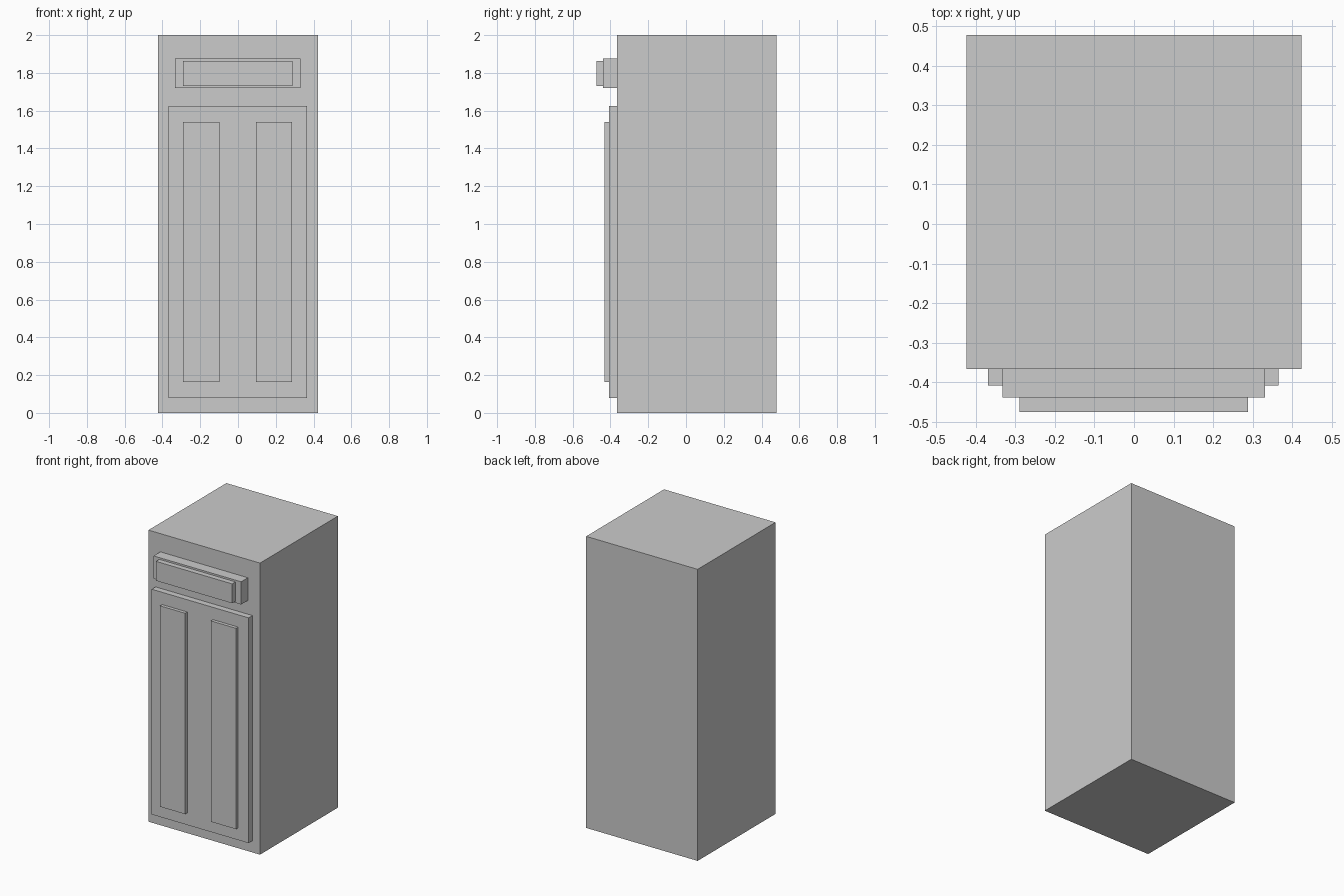
import bpy

if "Cube" in bpy.data.objects:
    bpy.data.objects.remove(bpy.data.objects["Cube"])


def box(name, x, y, z):
    """Add a box spanning the given (min, max) ranges."""
    spans = (x, y, z)
    bpy.ops.mesh.primitive_cube_add(size=1, location=[(a + b) / 2 for a, b in spans])
    obj = bpy.context.object
    obj.name = obj.data.name = name
    obj.scale = [b - a for a, b in spans]
    bpy.ops.object.transform_apply(location=False, rotation=False, scale=True)
    return obj


BODY_FRONT = -0.366
DOOR_FRONT = -0.408
DRAWER_FRONT = -0.439

# Cabinet carcass
box("cabinet_body", (-0.423, 0.423), (BODY_FRONT, 0.478), (0, 2))

# Door slab with two raised panels
box("door", (-0.369, 0.365), (DOOR_FRONT, BODY_FRONT), (0.08, 1.625))
for side, x in (("left", (-0.29, -0.099)), ("right", (0.096, 0.287))):
    box(f"door_panel_{side}", x, (-0.431, DOOR_FRONT), (0.163, 1.541))

# Drawer front with raised panel
box("drawer", (-0.333, 0.331), (DRAWER_FRONT, BODY_FRONT), (1.719, 1.875))
box("drawer_panel", (-0.29, 0.288), (-0.475, DRAWER_FRONT), (1.73, 1.863))
